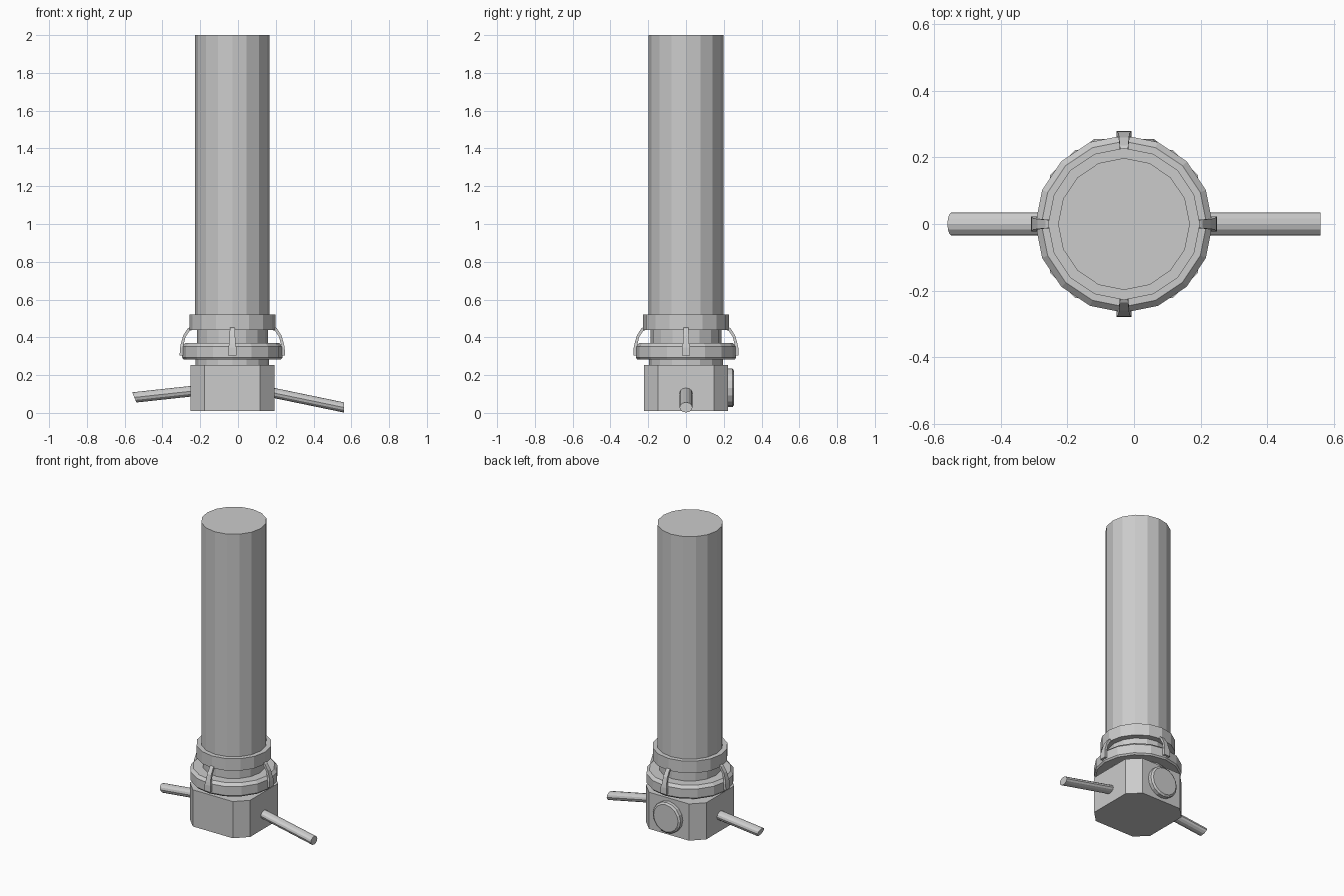
import bpy, bmesh, math
from mathutils import Matrix, Vector

if "Cube" in bpy.data.objects:
    bpy.data.objects.remove(bpy.data.objects["Cube"])

CX = -0.03                      # x position of the main axis
SIDES = 16


def finish(name, bm):
    bmesh.ops.recalc_face_normals(bm, faces=bm.faces)
    mesh = bpy.data.meshes.new(name)
    bm.to_mesh(mesh)
    bm.free()
    obj = bpy.data.objects.new(name, mesh)
    bpy.context.collection.objects.link(obj)
    return obj


def skin(bm, rings):
    """Bridge consecutive closed rings of points and cap both ends."""
    loops = [[bm.verts.new(p) for p in ring] for ring in rings]
    n = len(loops[0])
    for a, b in zip(loops, loops[1:]):
        for i in range(n):
            j = (i + 1) % n
            bm.faces.new((a[i], a[j], b[j], b[i]))
    bm.faces.new(loops[0])
    bm.faces.new(loops[-1])


def turned(name, profile, matrix, sides=SIDES):
    """Solid of revolution from (radius, height) pairs."""
    bm = bmesh.new()
    ang = [2 * math.pi * i / sides for i in range(sides)]
    skin(bm, [[matrix @ Vector((r * math.cos(a), r * math.sin(a), z)) for a in ang]
              for r, z in profile])
    return finish(name, bm)


axis = Matrix.Translation((CX, 0, 0))

# tube, collar and neck
turned("tube_body", [(0.195, 0.24), (0.195, 0.283), (0.188, 0.283), (0.188, 0.44),
                     (0.228, 0.44), (0.228, 0.52), (0.198, 0.52), (0.198, 2.0)], axis)

# lower clamp ring with chamfered rims
turned("clamp_ring", [(0.185, 0.283), (0.258, 0.283), (0.266, 0.293), (0.266, 0.352),
                      (0.248, 0.37), (0.185, 0.37)], axis)

# base block with cut corners
h, c = 0.222, 0.075
outline = [(h, c - h), (h, h - c), (h - c, h), (c - h, h),
           (-h, h - c), (-h, c - h), (c - h, -h), (h - c, -h)]
bm = bmesh.new()
skin(bm, [[(CX + x, y, z) for x, y in outline] for z in (0.01, 0.254)])
finish("base_block", bm)

# round plug on the back of the block
turned("back_plug", [(0.102, 0.20), (0.102, 0.246), (0.09, 0.255)],
       Matrix.Translation((CX, 0, 0.132)) @ Matrix.Rotation(-math.pi / 2, 4, 'X'))

# four clips: outer radius, inner radius, outer z, inner z, half width
clip_path = [(0.222, 0.215, 0.455, 0.438, 0.012),
             (0.236, 0.226, 0.448, 0.434, 0.013),
             (0.260, 0.248, 0.410, 0.402, 0.015),
             (0.273, 0.258, 0.365, 0.360, 0.017),
             (0.277, 0.258, 0.345, 0.345, 0.022),
             (0.279, 0.258, 0.303, 0.303, 0.022)]
for k in range(4):
    m = axis @ Matrix.Rotation(k * math.pi / 2, 4, 'Z')
    bm = bmesh.new()
    skin(bm, [[m @ Vector(p) for p in ((ro, -w, zo), (ro, w, zo), (ri, w, zi), (ri, -w, zi))]
              for ro, ri, zo, zi, w in clip_path])
    finish(f"clip_{k + 1}", bm)


def rod(name, start, end, lean, sides=12):
    """Oval rod whose end faces lean by the given x shift."""
    bm = bmesh.new()
    ang = [2 * math.pi * i / sides for i in range(sides)]
    skin(bm, [[(x + lean * math.sin(a), 0.034 * math.cos(a), z + 0.027 * math.sin(a))
               for a in ang] for x, z in (start, end)])
    finish(name, bm)


# drooping side rods
rod("left_rod", (-0.18, 0.122), (-0.549, 0.082), -0.011)
rod("right_rod", (0.12, 0.120), (0.56, 0.029), 0.0)
